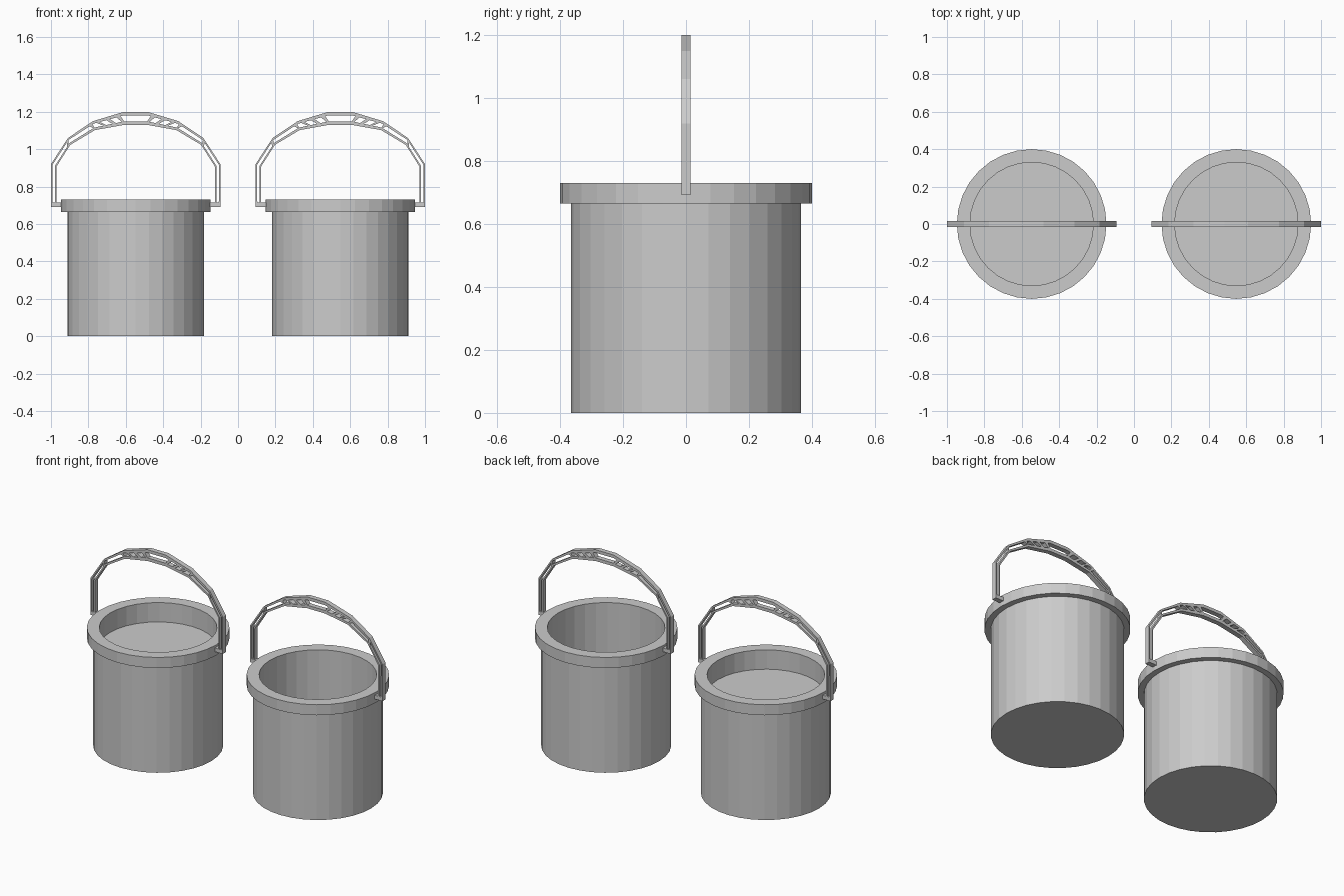
import bpy, bmesh, math
from mathutils import Vector

if "Cube" in bpy.data.objects:
    bpy.data.objects.remove(bpy.data.objects["Cube"])

SIDES = 32
CENTRE = 0.547
HALF_Y = 0.015


def make_object(name, bm, x):
    bmesh.ops.recalc_face_normals(bm, faces=bm.faces)
    mesh = bpy.data.meshes.new(name)
    bm.to_mesh(mesh)
    bm.free()
    ob = bpy.data.objects.new(name, mesh)
    ob.location.x = x
    bpy.context.collection.objects.link(ob)
    return ob


def lathe(name, profile, x):
    """Flat-sided revolve; the two profile ends are capped by discs."""
    bm = bmesh.new()
    rings = []
    for r, z in profile:
        rings.append([bm.verts.new((r * math.cos(2 * math.pi * i / SIDES),
                                    r * math.sin(2 * math.pi * i / SIDES), z))
                      for i in range(SIDES)])
    for a, b in zip(rings, rings[1:]):
        for i in range(SIDES):
            j = (i + 1) % SIDES
            bm.faces.new((a[i], a[j], b[j], b[i]))
    bm.faces.new(rings[0])
    bm.faces.new(rings[-1])
    return make_object(name, bm, x)


def slab(bm, pts):
    """Extrude an x-z polygon through the handle thickness."""
    front = [bm.verts.new((p.x, -HALF_Y, p.y)) for p in pts]
    back = [bm.verts.new((p.x, HALF_Y, p.y)) for p in pts]
    bm.faces.new(front)
    bm.faces.new(back[::-1])
    n = len(pts)
    for i in range(n):
        j = (i + 1) % n
        bm.faces.new((front[i], back[i], back[j], front[j]))


# Half of the handle outline, from foot to middle
OUTER = [Vector(p) for p in ((.453, .692), (.453, .92), (.362, 1.06),
                             (.228, 1.15), (.062, 1.2), (0, 1.2))]
INNER = [Vector(p) for p in ((.423, .692), (.423, .908), (.35, 1.023),
                             (.218, 1.102), (.062, 1.13), (0, 1.13))]
BAR = [.009, .009, .011, .014, .019, .019]


def handle(name, x):
    bm = bmesh.new()
    outer_in = [o + (i - o).normalized() * t for o, i, t in zip(OUTER, INNER, BAR)]
    inner_in = [i + (o - i).normalized() * t for o, i, t in zip(OUTER, INNER, BAR)]
    # Outer and inner rails
    for k in range(5):
        slab(bm, (OUTER[k], OUTER[k + 1], outer_in[k + 1], outer_in[k]))
        slab(bm, (INNER[k], INNER[k + 1], inner_in[k + 1], inner_in[k]))
    # Slanted ribs: segment, start on outer rail, start on inner rail, width
    for k, a, b, w in ((1, .9, .84, .1), (2, .84, .96, .12), (3, .1, .3, .1),
                       (3, .42, .6, .12), (3, .75, .92, .14)):
        def on(line, t):
            return line[k].lerp(line[k + 1], min(t, 1))
        slab(bm, (on(outer_in, a), on(outer_in, a + w),
                  on(inner_in, b + w), on(inner_in, b)))
    # Foot that meets the rim
    slab(bm, [Vector(p) for p in ((.39, .692), (.453, .692), (.453, .715), (.39, .715))])
    ob = make_object(name, bm, x)
    mirror = ob.modifiers.new("mirror", 'MIRROR')
    mirror.use_axis[0] = True
    return ob


# Hollow bucket with a thick overhanging rim
BUCKET = [(.365, 0), (.365, .665), (.4, .665), (.4, .73), (.33, .73), (.33, .04)]

for side, x in (("left", -CENTRE), ("right", CENTRE)):
    lathe(side + "_bucket", BUCKET, x)
    handle(side + "_handle", x)

# Liquid surface in the left bucket
bm = bmesh.new()
bmesh.ops.create_circle(bm, cap_ends=True, segments=SIDES, radius=.33)
make_object("liquid_surface", bm, -CENTRE).location.z = .61
